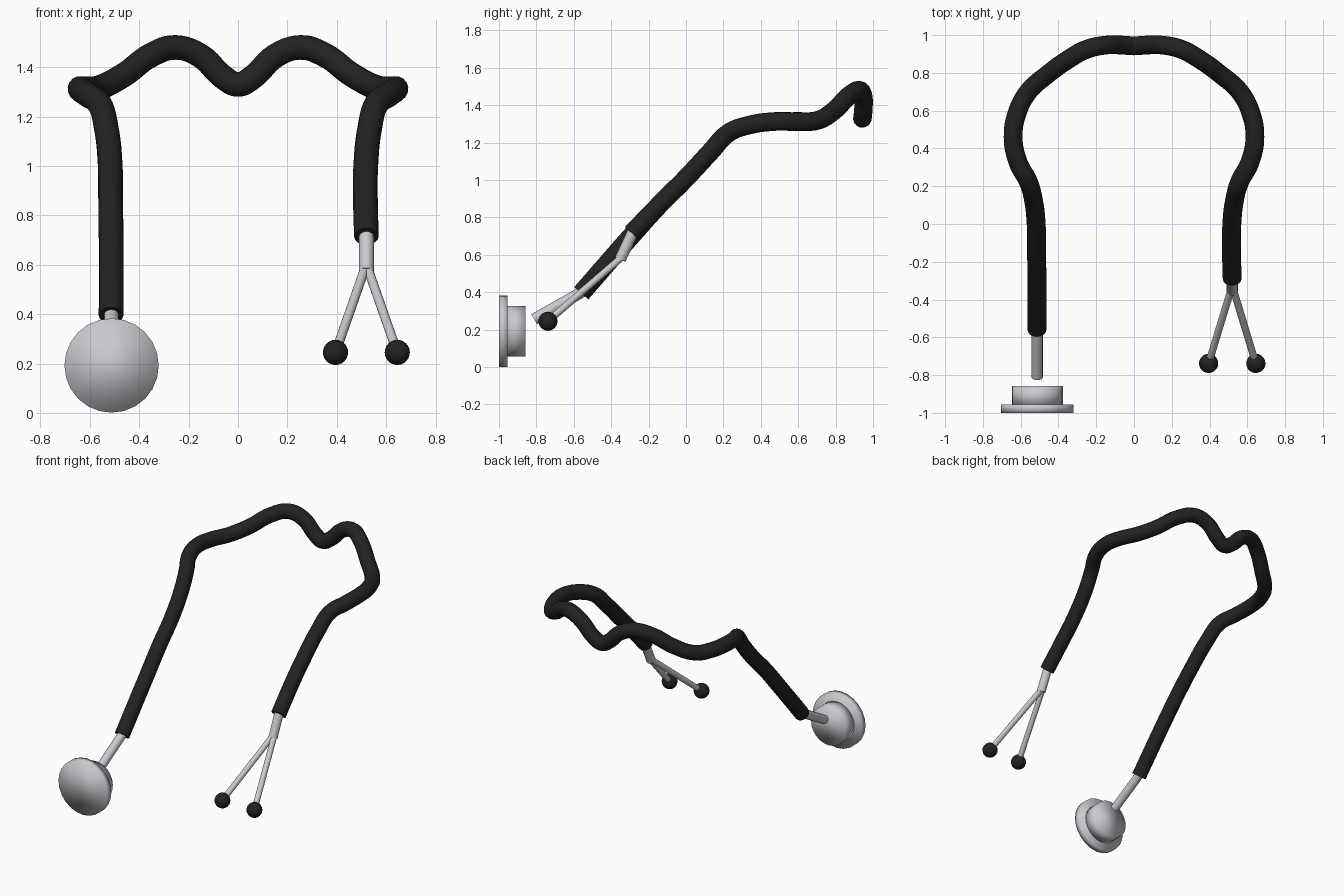
import bpy, math
from mathutils import Vector

if "Cube" in bpy.data.objects:
    bpy.data.objects.remove(bpy.data.objects["Cube"])


def material(name, rgb):
    m = bpy.data.materials.new(name)
    m.diffuse_color = (*rgb, 1)
    m.use_nodes = True
    m.node_tree.nodes["Principled BSDF"].inputs["Base Color"].default_value = m.diffuse_color
    return m


BLACK = material("black_rubber", (0.016, 0.016, 0.016))
METAL = material("light_metal", (0.58, 0.58, 0.62))


def finish(name, mat, angle=None):
    ob = bpy.context.object
    ob.name = name
    ob.data.materials.clear()
    ob.data.materials.append(mat)
    if angle is None:
        bpy.ops.object.shade_smooth()
    else:
        bpy.ops.object.shade_smooth_by_angle(angle=math.radians(angle))
    return ob


def rod(name, a, b, radius, mat, sides=16, angle=40):
    a, b = Vector(a), Vector(b)
    d = b - a
    bpy.ops.mesh.primitive_cylinder_add(
        vertices=sides, radius=radius, depth=d.length, location=(a + b) / 2,
        rotation=d.to_track_quat('Z', 'Y').to_euler())
    return finish(name, mat, angle)


# Rubber tube: one half of the centre line, mirrored to the other side
half = [(0, 0.943, 1.33), (0.06, 0.947, 1.36), (0.15, 0.947, 1.445),
        (0.25, 0.925, 1.48), (0.35, 0.87, 1.45), (0.46, 0.79, 1.37),
        (0.56, 0.70, 1.318), (0.618, 0.59, 1.313), (0.64, 0.46, 1.312),
        (0.615, 0.33, 1.292), (0.56, 0.225, 1.25), (0.533, 0.13, 1.15),
        (0.518, 0, 1.01), (0.516, -0.14, 0.87), (0.52, -0.29, 0.715)]
path = [Vector(p) for p in half]
left = [Vector((-x, y, z)) for x, y, z in half[1:-1]]
left += [Vector((-0.514, -0.28, 0.715)), Vector((-0.514, -0.56, 0.395))]
path = path[::-1] + left

curve = bpy.data.curves.new("tube", 'CURVE')
curve.dimensions = '3D'
curve.bevel_depth = 0.05
curve.bevel_resolution = 6
curve.use_fill_caps = True
curve.resolution_u = 6
spline = curve.splines.new('BEZIER')
spline.bezier_points.add(len(path) - 1)
for bp, p in zip(spline.bezier_points, path):
    bp.co = p
    bp.handle_left_type = bp.handle_right_type = 'AUTO'
tube = bpy.data.objects.new("rubber_tube", curve)
bpy.context.collection.objects.link(tube)
bpy.context.view_layer.objects.active = tube
tube.select_set(True)
bpy.ops.object.convert(target='MESH')
finish("rubber_tube", BLACK, 40)

# Chest piece: wide diaphragm disc, narrower bell and its stem
CX, CZ = -0.512, 0.192
rod("diaphragm_disc", (CX, -1.0, CZ), (CX, -0.955, CZ), 0.191, METAL, 24, None)
rod("chest_bell", (CX, -0.965, CZ), (CX, -0.858, CZ), 0.135, METAL, 24, None)
rod("chest_stem", (-0.513, -0.52, 0.422), (-0.513, -0.812, 0.256), 0.03, METAL)

# Headset: connector, two ear rods and ear tips
rod("headset_connector", (0.52, -0.275, 0.74), (0.52, -0.352, 0.575), 0.03, METAL)
for side, s in (("left", -1), ("right", 1)):
    tip = (0.52 + s * 0.125, -0.738, 0.245)
    rod(side + "_ear_rod", (0.52 + s * 0.004, -0.34, 0.59), tip, 0.019, METAL)
    bpy.ops.mesh.primitive_uv_sphere_add(segments=20, ring_count=12,
                                         radius=0.051, location=tip)
    finish(side + "_ear_tip", BLACK)
